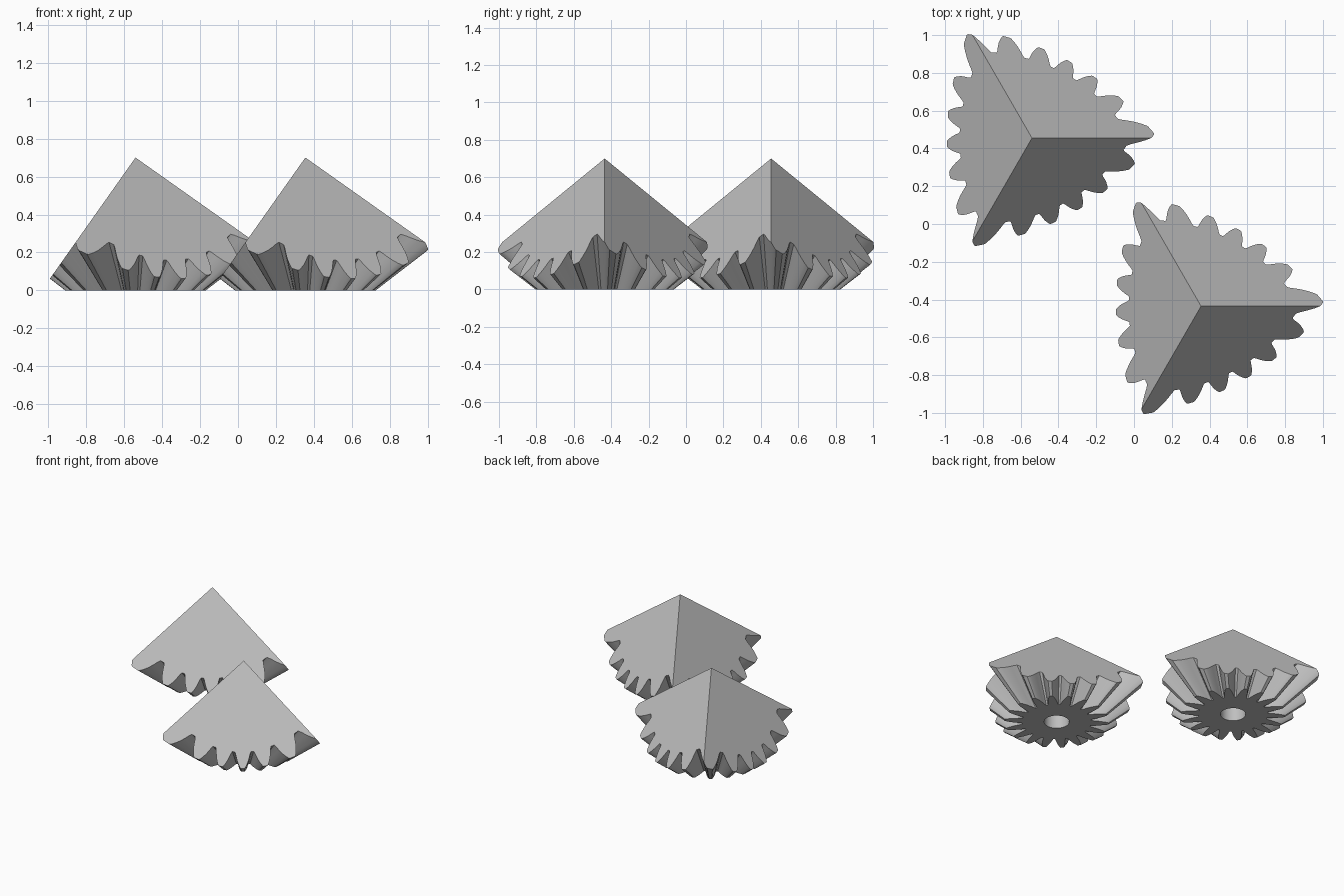
import bpy
import bmesh
from math import radians, sin, cos, sqrt, tau

if "Cube" in bpy.data.objects:
    bpy.data.objects.remove(bpy.data.objects["Cube"])

TEETH = 18
PHASE = radians(4)
CONE_DROP = 0.285     # depth of the gear cone's apex below the floor
APEX = 0.70           # height of the cube corner
CENTRES = {"back_right_gear": (-0.54, 0.455), "front_left_gear": (0.355, -0.435)}

grey = bpy.data.materials.new("light grey")
grey.use_nodes = True
grey.diffuse_color = (0.52, 0.52, 0.52, 1)
grey.node_tree.nodes["Principled BSDF"].inputs["Base Color"].default_value = grey.diffuse_color


def loft(name, rings):
    """Closed solid from two or more rings of equal length."""
    bm = bmesh.new()
    rows = [[bm.verts.new(p) for p in ring] for ring in rings]
    n = len(rows[0])
    for low, high in zip(rows, rows[1:]):
        for i in range(n):
            j = (i + 1) % n
            bm.faces.new((low[i], low[j], high[j], high[i]))
    bm.faces.new(rows[0][::-1])
    bm.faces.new(rows[-1])
    mesh = bpy.data.meshes.new(name)
    bm.to_mesh(mesh)
    bm.free()
    obj = bpy.data.objects.new(name, mesh)
    bpy.context.collection.objects.link(obj)
    return obj


def circle(radius, z, n, start=0):
    return [(radius * cos(start + tau * i / n), radius * sin(start + tau * i / n), z)
            for i in range(n)]


def gear_ring(z):
    """Toothed outline, scaled from the cone's apex."""
    flank = [(8.6, 0.865), (7.6, 0.91), (6.4, 1.0), (5.1, 1.1), (3.6, 1.2), (2.3, 1.28), (1.6, 1.30)]
    tooth = [(-a, k) for a, k in flank] + [(a, k) for a, k in reversed(flank)]
    ring = []
    for t in range(TEETH):
        for a, k in tooth:
            angle = PHASE + tau * t / TEETH + radians(a)
            r = k * (z + CONE_DROP)
            ring.append((r * cos(angle), r * sin(angle), z))
    return ring


def cut(obj, cutter, operation):
    mod = obj.modifiers.new(operation.lower(), "BOOLEAN")
    mod.operation = operation
    mod.object = cutter
    mod.solver = "EXACT"
    bpy.context.view_layer.objects.active = obj
    bpy.ops.object.modifier_apply(modifier=mod.name)
    bpy.data.objects.remove(cutter)


# Bevel gear body, trimmed to a cube corner
gear = loft("back_right_gear", [gear_ring(0), gear_ring(0.8)])
base_z = -0.3
reach = (APEX - base_z) * sqrt(2)
tip = 0.0002
corner = loft("corner_cutter", [circle(reach, base_z, 3),
                                circle(tip, APEX - tip / sqrt(2), 3)])
cut(gear, corner, "INTERSECT")

# Axle hole
bore = loft("bore_cutter", [circle(0.09, -0.1, 40), circle(0.09, 0.35, 40)])
cut(gear, bore, "DIFFERENCE")

gear.data.materials.clear()
gear.data.materials.append(grey)
bpy.ops.object.select_all(action="DESELECT")
gear.select_set(True)
bpy.context.view_layer.objects.active = gear
bpy.ops.object.shade_smooth_by_angle(angle=radians(25))

# Second gear shares the same mesh
twin = bpy.data.objects.new("front_left_gear", gear.data)
bpy.context.collection.objects.link(twin)
for obj in (gear, twin):
    obj.location = (*CENTRES[obj.name], 0)
